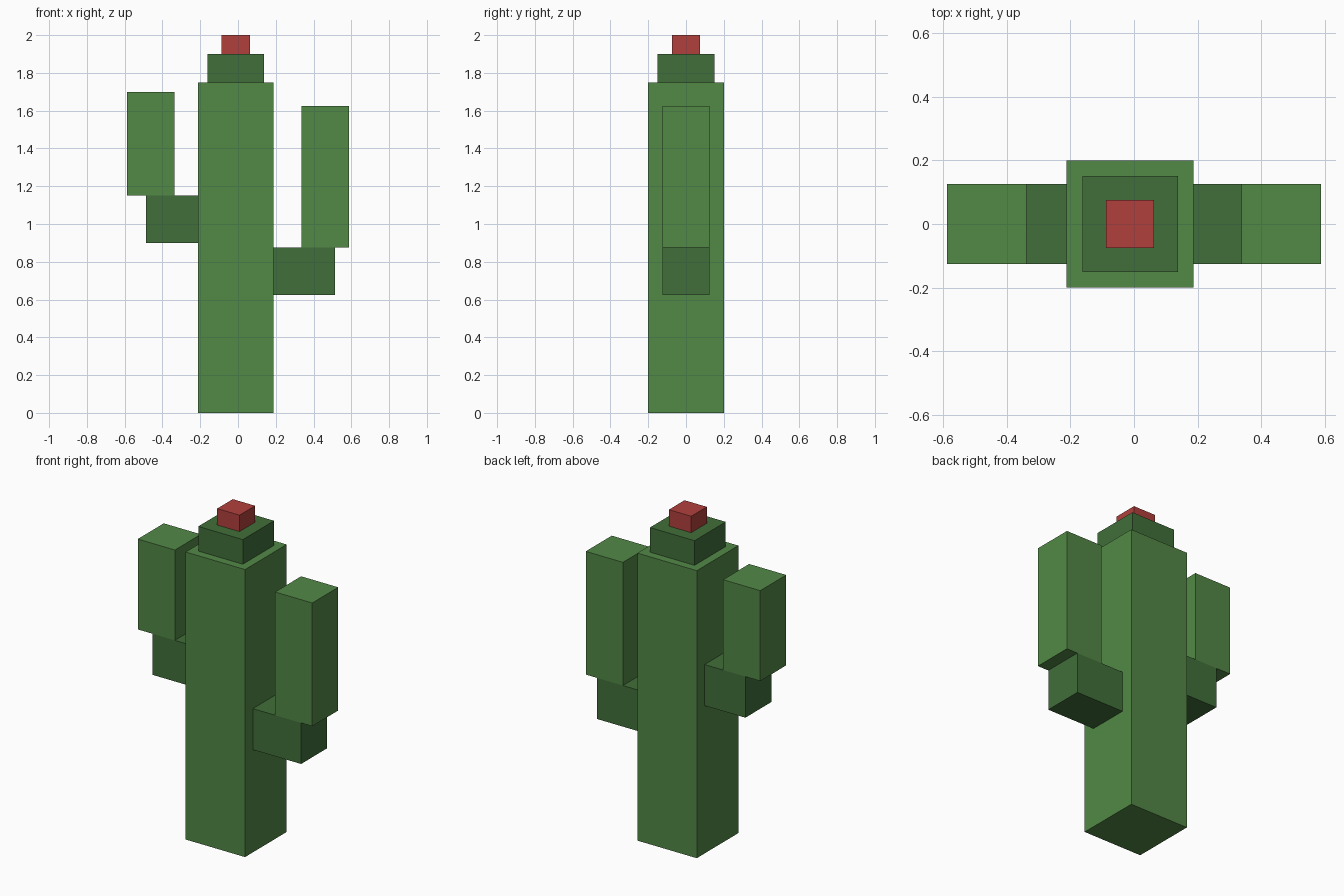
import bpy
import bmesh
from mathutils import Vector

cube = bpy.data.objects.get("Cube")
if cube:
    bpy.data.objects.remove(cube, do_unlink=True)


def make_material(name, color):
    mat = bpy.data.materials.new(name)
    mat.use_nodes = True
    mat.diffuse_color = color
    bsdf = next(n for n in mat.node_tree.nodes if n.type == 'BSDF_PRINCIPLED')
    bsdf.inputs["Base Color"].default_value = color
    return mat


def box(name, x_range, half_depth, z_range, mat):
    """Box spanning the x and z ranges, centred on y = 0."""
    low = Vector((x_range[0], -half_depth, z_range[0]))
    high = Vector((x_range[1], half_depth, z_range[1]))
    bm = bmesh.new()
    bmesh.ops.create_cube(bm, size=1)
    bmesh.ops.scale(bm, vec=high - low, verts=bm.verts)
    bmesh.ops.translate(bm, vec=(low + high) / 2, verts=bm.verts)
    mesh = bpy.data.meshes.new(name)
    bm.to_mesh(mesh)
    bm.free()
    mesh.materials.append(mat)
    obj = bpy.data.objects.new(name, mesh)
    bpy.context.collection.objects.link(obj)
    return obj


light_green = make_material("light green", (0.085, 0.246, 0.061, 1))
dark_green = make_material("dark green", (0.053, 0.156, 0.042, 1))
red = make_material("flower red", (0.434, 0.051, 0.045, 1))

# Trunk with stepped cap and flower
box("trunk", (-0.2125, 0.1875), 0.2, (0, 1.75), light_green)
box("trunk_cap", (-0.1625, 0.1375), 0.15, (1.75, 1.9), dark_green)
box("flower", (-0.0875, 0.0625), 0.075, (1.9, 2), red)

# Right arm, set higher on the trunk
box("right_branch", (-0.4875, -0.2125), 0.125, (0.9, 1.15), dark_green)
box("right_arm", (-0.5875, -0.3375), 0.125, (1.15, 1.7), light_green)

# Left arm, lower and longer
box("left_branch", (0.1875, 0.5125), 0.125, (0.625, 0.875), dark_green)
box("left_arm", (0.3375, 0.5875), 0.125, (0.875, 1.625), light_green)
